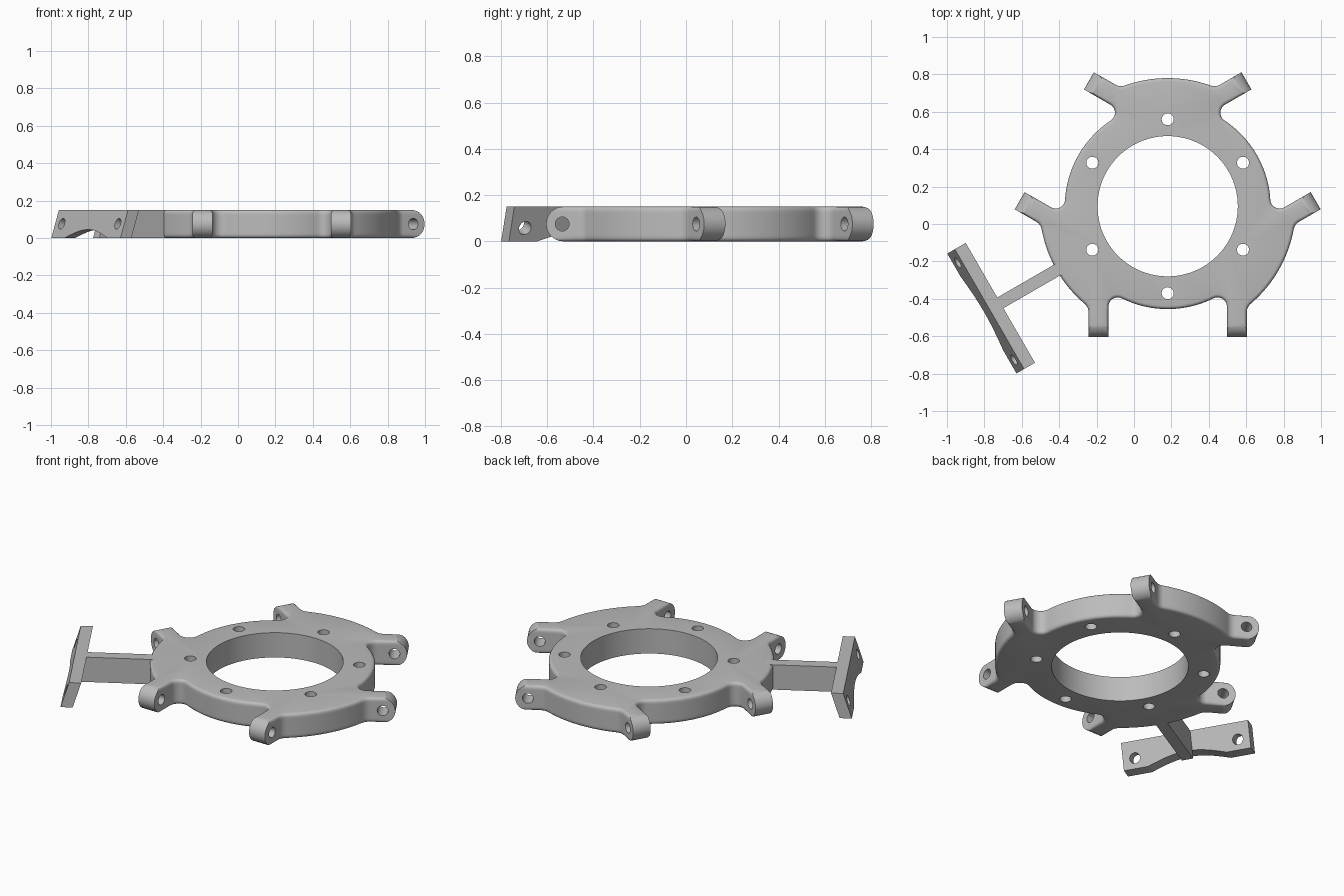
import bpy, bmesh
from math import sin, cos, pi, sqrt, atan2, radians
from mathutils import Matrix, Vector

if "Cube" in bpy.data.objects:
    bpy.data.objects.remove(bpy.data.objects["Cube"], do_unlink=True)

grey = bpy.data.materials.new("plain grey")
grey.use_nodes = True
grey.diffuse_color = (0.5, 0.5, 0.5, 1)
grey.node_tree.nodes["Principled BSDF"].inputs["Base Color"].default_value = (0.5, 0.5, 0.5, 1)

CENTRE = Vector((0.18, 0.095, 0))
H = 0.15                        # thickness of everything
BASE_R, LOBE_R = 0.55, 0.685    # narrow and wide outer radii
ARM_V, ARM_W, ARM_END = 0.37, 0.053, 0.625
ROUND = 0.018                   # softened rim


def make_object(name, bm):
    bmesh.ops.recalc_face_normals(bm, faces=bm.faces)
    mesh = bpy.data.meshes.new(name)
    bm.to_mesh(mesh)
    bm.free()
    obj = bpy.data.objects.new(name, mesh)
    bpy.context.collection.objects.link(obj)
    mesh.materials.append(grey)
    return obj


def arc(cu, cv, r, a, b, n):
    return [(cu + r * cos(a + (b - a) * i / n), cv + r * sin(a + (b - a) * i / n)) for i in range(n + 1)]


def half_sector(inset, reach):
    """Outline from the middle of a narrow arc, round one arm, to the middle of a lobe."""
    base, lobe, w = BASE_R - inset, LOBE_R - inset, ARM_W - inset
    r1, r2 = 0.05 + inset, 0.06 + inset
    v1, v2 = ARM_V - w - r1, ARM_V + w + r2
    u1, u2 = sqrt((base + r1) ** 2 - v1 ** 2), sqrt((lobe + r2) ** 2 - v2 ** 2)
    a1, a2 = atan2(v1, u1), atan2(v2, u2)
    pts = arc(0, 0, base, 0, a1, 12)
    pts += arc(u1, v1, r1, a1 + pi, pi / 2, 10)[1:]
    pts += [(reach, ARM_V - w), (reach, ARM_V + w)]
    pts += arc(u2, v2, r2, -pi / 2, a2 - pi, 8)
    return pts + arc(0, 0, lobe, a2, pi / 3, 8)[1:]


def outline(inset, reach):
    half = half_sector(inset, reach)
    sector = [(u, -v) for u, v in reversed(half[1:])] + half[:-1]
    pts = []
    for k in range(3):
        a = -pi / 2 + k * 2 * pi / 3
        pts += [(u * cos(a) - v * sin(a), u * sin(a) + v * cos(a)) for u, v in sector]
    return pts


def loft(bm, rings):
    rows = [[bm.verts.new(p) for p in ring] for ring in rings]
    n = len(rows[0])
    for low, high in zip(rows, rows[1:]):
        for i in range(n):
            j = (i + 1) % n
            bm.faces.new((low[i], low[j], high[j], high[i]))
    bm.faces.new(rows[0])
    bm.faces.new(rows[-1])


def cylinder(bm, r, depth, matrix, n=32):
    bmesh.ops.create_cone(bm, cap_ends=True, segments=n, radius1=r, radius2=r, depth=depth, matrix=matrix)


def cut(obj, bm):
    cutter = make_object("cutter", bm)
    cutter.hide_render = True
    mod = obj.modifiers.new("holes", 'BOOLEAN')
    mod.operation, mod.solver, mod.object = 'DIFFERENCE', 'EXACT', cutter
    graph = bpy.context.evaluated_depsgraph_get()
    mesh = bpy.data.meshes.new_from_object(obj.evaluated_get(graph))
    obj.modifiers.clear()
    obj.data = mesh
    bpy.data.objects.remove(cutter, do_unlink=True)


# Ring with six arms: stacked outlines give round arm tips and a softened rim
rings = []
for i in range(17):
    t = -pi / 2 + pi * i / 16
    z = H / 2 * (1 + sin(t))
    edge = max(0, ROUND - min(z, H - z))
    inset = ROUND - sqrt(max(0, ROUND ** 2 - edge ** 2))
    rings.append([CENTRE + Vector((x, y, z)) for x, y in outline(inset, ARM_END + H / 2 * cos(t))])
bm = bmesh.new()
loft(bm, rings)
ring = make_object("ring_with_arms", bm)

# Centre bore, six screw holes and six arm pin holes
bm = bmesh.new()
mid = Matrix.Translation(CENTRE + Vector((0, 0, H / 2)))
cylinder(bm, 0.375, 1, mid, 96)
for k in range(6):
    turn = Matrix.Rotation(radians(30 + 60 * k), 4, 'Z')
    cylinder(bm, 0.032, 1, mid @ turn @ Matrix.Translation((0.465, 0, 0)))
for k in range(3):
    turn = Matrix.Rotation(radians(-90 + 120 * k), 4, 'Z')
    for side in (-1, 1):
        place = Matrix.Translation((0.63, side * ARM_V, 0)) @ Matrix.Rotation(pi / 2, 4, 'X')
        cylinder(bm, 0.03, 0.15, mid @ turn @ place)
cut(ring, bm)

# Bracket frame: local x runs outward from the ring, local y along the plate
frame = Matrix.Translation(CENTRE) @ Matrix.Rotation(radians(210), 4, 'Z')
LEAN = 0.047

# Leaning plate with an arched underside
arch = [(-0.23 + 0.46 * i / 24, 0.045 * sin(pi * i / 24)) for i in range(25)]
profile = [(-0.37, H), (-0.37, 0)] + arch + [(0.37, 0), (0.37, H)]
bm = bmesh.new()
loft(bm, [[frame @ Vector((t - LEAN * z / H, s, z)) for s, z in profile] for t in (1.08, 1.147)])
plate = make_object("bracket_plate", bm)
bm = bmesh.new()
for s in (-0.3, 0.3):
    tilt = Matrix.Rotation(atan2(H, LEAN), 4, 'Y')
    cylinder(bm, 0.03, 0.3, frame @ Matrix.Translation((1.093, s, 0.067)) @ tilt)
cut(plate, bm)

# Strut joining the ring to the plate
bm = bmesh.new()
side = [(0.64, 0), (1.083, 0), (1.04, H), (0.64, H)]
loft(bm, [[frame @ Vector((t, s, z)) for t, z in side] for s in (-0.033, 0.033)])
strut = make_object("bracket_strut", bm)

# Smooth curved walls, keep real edges crisp
bpy.ops.object.select_all(action='DESELECT')
for obj in (ring, plate, strut):
    obj.select_set(True)
bpy.context.view_layer.objects.active = ring
bpy.ops.object.shade_smooth_by_angle(angle=radians(30))
